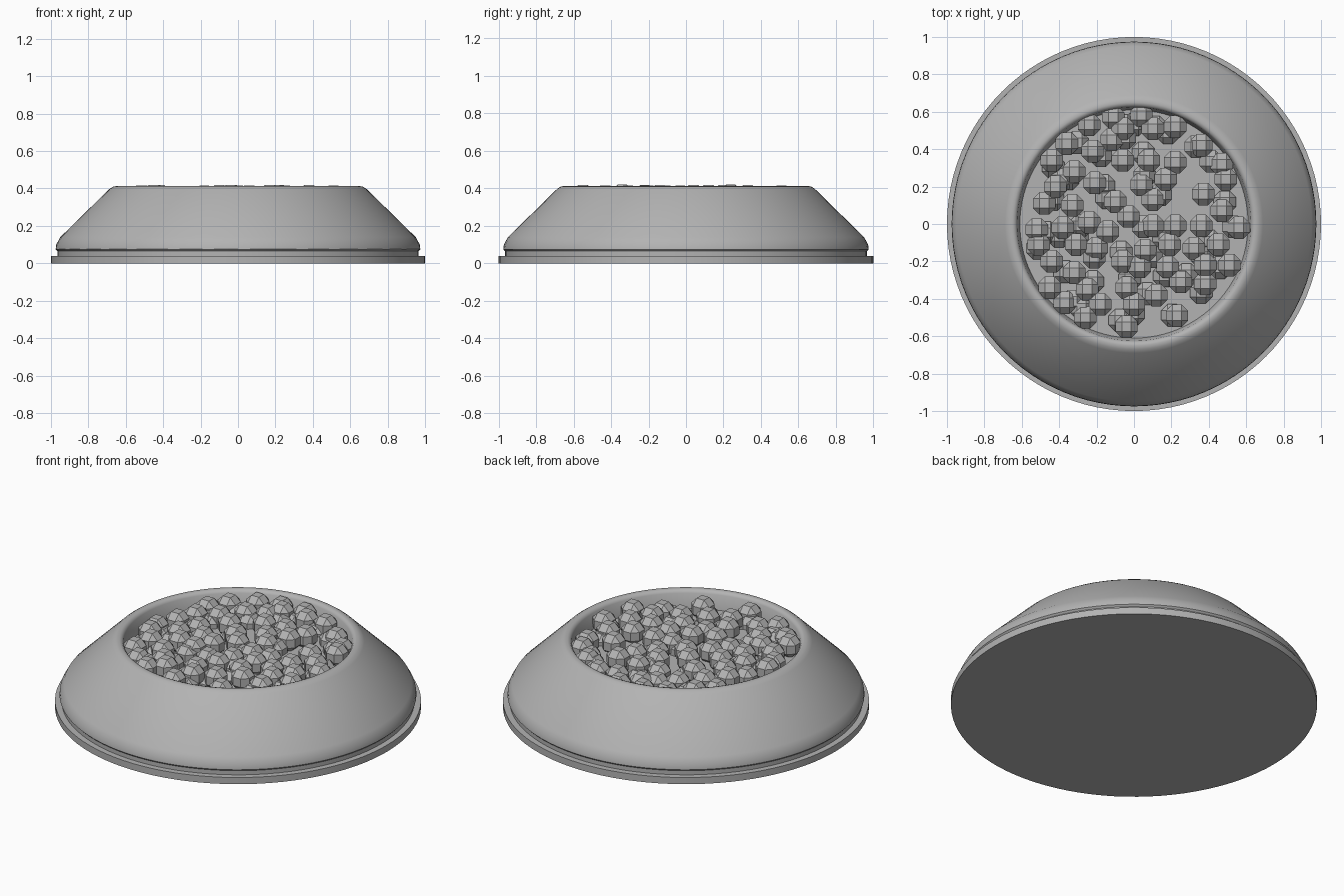
import bpy
import bmesh
import math
import random
from mathutils import Vector

cube = bpy.data.objects.get("Cube")
if cube:
    bpy.data.objects.remove(cube, do_unlink=True)

random.seed(7)
SEGMENTS = 96
FLOOR_RADIUS = 0.61


def make_material(name, colour):
    mat = bpy.data.materials.new(name)
    mat.use_nodes = True
    mat.diffuse_color = colour
    mat.node_tree.nodes["Principled BSDF"].inputs["Base Color"].default_value = colour
    return mat


grey = make_material("plain grey", (0.45, 0.45, 0.45, 1))


def finish(name, bm):
    """Turn a bmesh into a named grey object."""
    bmesh.ops.recalc_face_normals(bm, faces=bm.faces)
    mesh = bpy.data.meshes.new(name)
    bm.to_mesh(mesh)
    bm.free()
    mesh.materials.append(grey)
    obj = bpy.data.objects.new(name, mesh)
    bpy.context.collection.objects.link(obj)
    return obj


def lathe(name, profile, angle):
    """Revolve (radius, height) points that start and end on the axis."""
    bm = bmesh.new()
    verts = [bm.verts.new((r, 0, z)) for r, z in profile]
    edges = [bm.edges.new(pair) for pair in zip(verts, verts[1:])]
    bmesh.ops.spin(bm, geom=verts + edges, cent=(0, 0, 0), axis=(0, 0, 1),
                   angle=math.tau, steps=SEGMENTS, use_merge=True)
    bmesh.ops.remove_doubles(bm, verts=bm.verts, dist=0.0001)
    obj = finish(name, bm)
    bpy.ops.object.select_all(action="DESELECT")
    obj.select_set(True)
    bpy.context.view_layer.objects.active = obj
    bpy.ops.object.shade_smooth_by_angle(angle=math.radians(angle))
    return obj


# Flat foot under the bowl
lathe("base_plate", [(0, 0), (1, 0), (1, 0.04), (0, 0.04)], 30)

# Sloping bowl with a rounded lip and a shallow well
lathe("bowl", [(0, 0.03), (0.965, 0.03), (0.965, 0.065), (0.975, 0.075),
               (0.972, 0.1), (0.95, 0.14), (0.69, 0.395), (0.67, 0.409),
               (0.65, 0.413), (0.635, 0.409), (0.625, 0.395),
               (FLOOR_RADIUS, 0.31), (0, 0.31)], 40)

# Food pieces: (x, y) in hundredths, row by row from the back
TOP_PIECES = [
    (-24, 53), (-11, 57), (-6, 51), (4, 58), (10, 51), (22, 52), (36, 42),
    (-36, 43), (-12, 45), (-22, 39), (-44, 34), (-6, 34), (8, 34), (22, 33),
    (47, 32), (-32, 28), (49, 24), (-42, 20), (-21, 22), (4, 21), (17, 24),
    (37, 16), (-10, 12), (10, 13), (-48, 11), (-33, 10), (47, 7), (-3, 4),
    (-24, 1), (56, -2), (-52, -3), (-38, -2), (-14, -4), (10, -1), (22, -1),
    (36, -1), (-51, -11), (-31, -11), (-20, -13), (19, -11), (32, -13),
    (45, -11), (6, -14), (-44, -20), (-6, -20), (3, -23), (18, -23),
    (38, -22), (51, -22), (-32, -26), (-45, -34), (-25, -35), (-4, -34),
    (25, -31), (38, -32), (12, -38), (-37, -42), (-18, -43), (0, -43),
    (-26, -50), (-4, -55), (23, -49)]


def add_piece(bm, centre, size=0.12):
    """Add a cube whose edges and corners are cut off."""
    cut = bmesh.new()
    bmesh.ops.create_cube(cut, size=size)
    bmesh.ops.bevel(cut, geom=cut.edges[:], offset=size * 0.29, segments=1,
                    affect="EDGES", profile=0.5)
    bmesh.ops.translate(cut, verts=cut.verts, vec=centre)
    copies = {v: bm.verts.new(v.co) for v in cut.verts}
    for face in cut.faces:
        bm.faces.new([copies[v] for v in face.verts])
    cut.free()


# Upper layer of food
bm = bmesh.new()
for x, y in TOP_PIECES:
    add_piece(bm, Vector((x / 100, y / 100, random.uniform(0.345, 0.36))))
finish("upper_food_pieces", bm)

# Lower layer, half sunk and tucked beside the upper pieces
bm = bmesh.new()
for x, y in random.sample(TOP_PIECES, 45):
    turn = random.uniform(0, math.tau)
    spot = Vector((x / 100 + 0.05 * math.cos(turn), y / 100 + 0.05 * math.sin(turn), 0))
    if spot.length > 0.53:
        spot *= 0.53 / spot.length
    spot.z = random.uniform(0.29, 0.325)
    add_piece(bm, spot)
finish("lower_food_pieces", bm)
